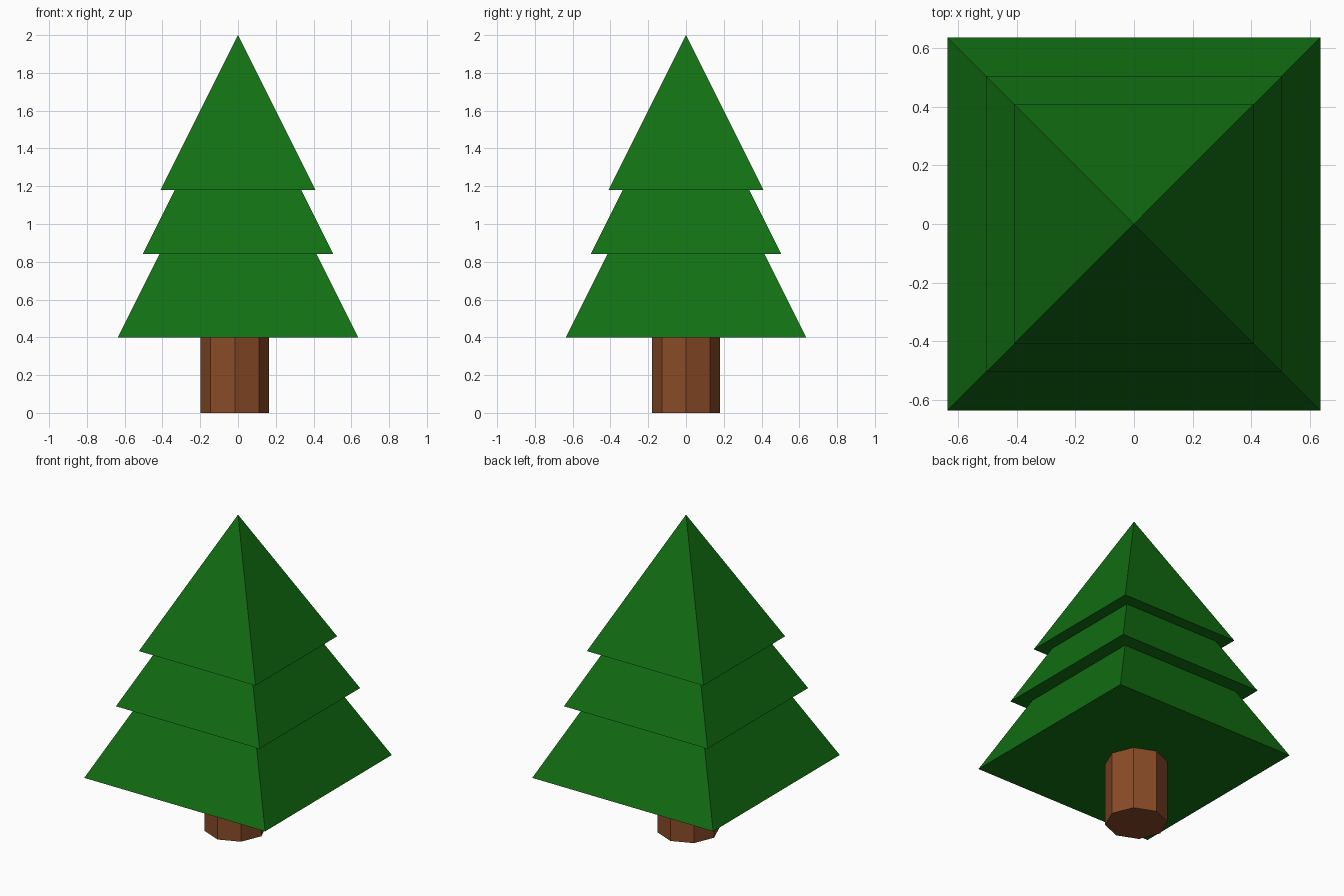
import bpy, math

if "Cube" in bpy.data.objects:
    bpy.data.objects.remove(bpy.data.objects["Cube"])


def material(name, rgb):
    m = bpy.data.materials.new(name)
    m.diffuse_color = (*rgb, 1.0)
    m.use_nodes = True
    m.node_tree.nodes["Principled BSDF"].inputs["Base Color"].default_value = m.diffuse_color
    return m


green = material("pine green", (0.006, 0.16, 0.006))
brown = material("bark brown", (0.25, 0.07, 0.02))


def finish(name, mat):
    ob = bpy.context.object
    ob.name = name
    ob.data.materials.append(mat)
    bpy.ops.object.transform_apply(location=False, rotation=True, scale=True)


# Octagonal trunk, slightly off centre, ending at the lowest foliage tier
bpy.ops.mesh.primitive_cylinder_add(vertices=8, radius=0.181, depth=0.4,
                                    location=(-0.017, 0, 0.2))
finish("trunk", brown)

# Three overlapping square pyramids: half width, base height, apex height
tiers = [("lower_foliage", 0.636, 0.40, 1.672),
         ("middle_foliage", 0.505, 0.84, 1.85),
         ("upper_foliage", 0.41, 1.18, 2.00)]
for name, half, base, apex in tiers:
    bpy.ops.mesh.primitive_cone_add(vertices=4, radius1=half * math.sqrt(2), radius2=0,
                                    depth=apex - base, location=(0, 0, (base + apex) / 2),
                                    rotation=(0, 0, math.pi / 4))
    finish(name, green)
